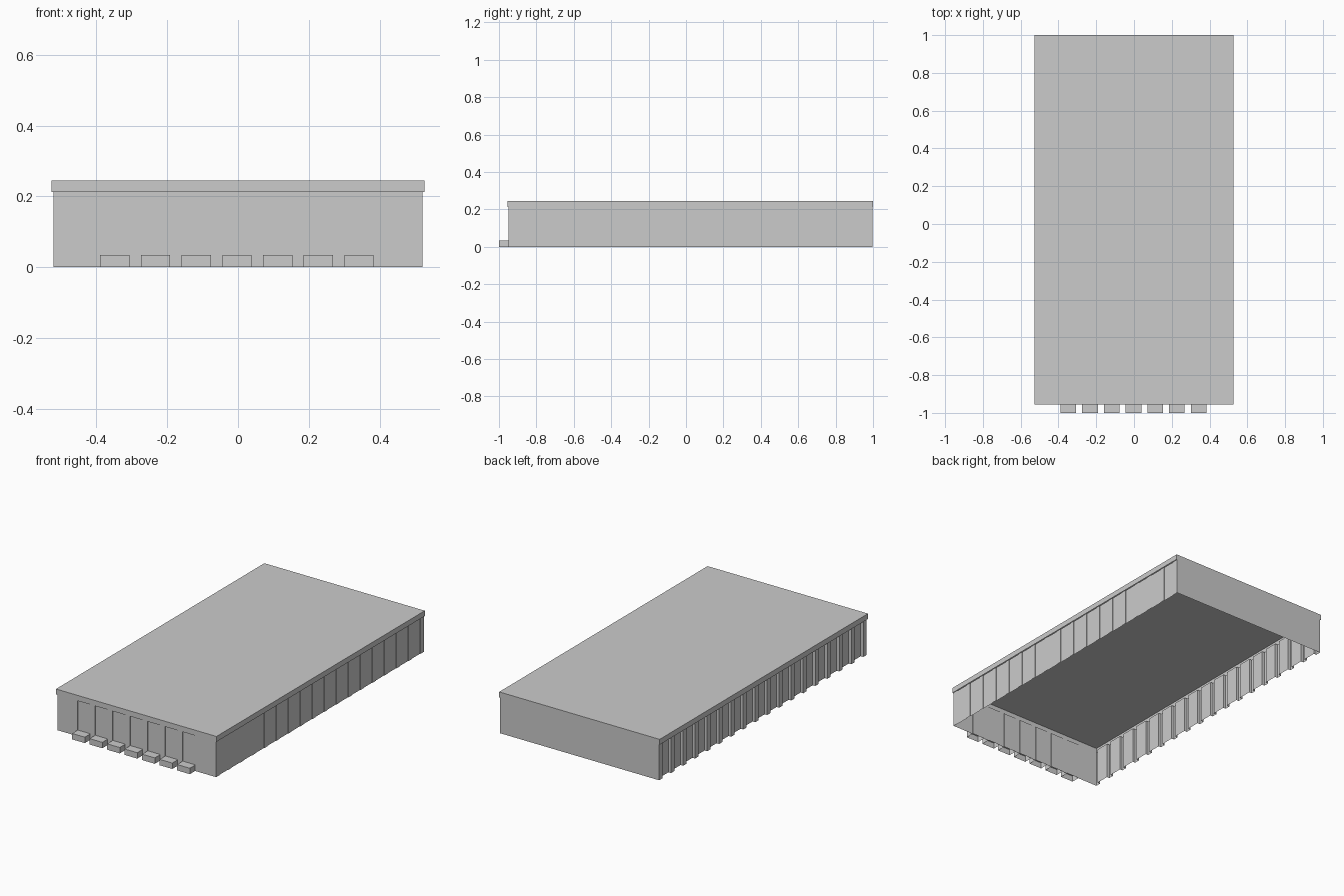
import bpy
import bmesh

old = bpy.data.objects.get("Cube")
if old:
    bpy.data.objects.remove(old)

grey = bpy.data.materials.new("light_grey")
grey.use_nodes = True
tone = (0.6, 0.6, 0.6, 1)
grey.diffuse_color = tone
grey.node_tree.nodes["Principled BSDF"].inputs["Base Color"].default_value = tone

HALF_X, FRONT, BACK = 0.522, -0.95, 0.998
WALL_TOP = 0.215
DOOR = 0.083
PANEL_DEPTH, RIB_DEPTH = 0.003, 0.017
DOCK_X = [-0.348 + i * 0.115 for i in range(7)]
BAYS = 17
PILLAR = 0.032


def finish(name, bm):
    mesh = bpy.data.meshes.new(name)
    bm.to_mesh(mesh)
    bm.free()
    mesh.materials.append(grey)
    obj = bpy.data.objects.new(name, mesh)
    bpy.context.collection.objects.link(obj)
    return obj


def lid(name, low, high):
    """Thin box shell, open underneath."""
    bm = bmesh.new()
    bmesh.ops.create_cube(bm, size=1)
    for v in bm.verts:
        v.co = [a + (c + 0.5) * (b - a) for c, a, b in zip(v.co, low, high)]
    bm.normal_update()
    bottom = [f for f in bm.faces if f.normal.z < -0.5]
    bmesh.ops.delete(bm, geom=bottom, context="FACES_ONLY")
    return finish(name, bm)


def side_bays(depth):
    """Outline of one long side, from front to back, with sunken bays."""
    step = (BACK - FRONT - PILLAR) / BAYS
    points = []
    for i in range(BAYS):
        a = FRONT + PILLAR + i * step
        b = a + step - PILLAR
        inner = HALF_X - depth
        points += [(HALF_X, a), (inner, a), (inner, b), (HALF_X, b)]
    return points


# Wall outline: flush door panels in front and on one side, deep ribs on the other
outline = [(-HALF_X, FRONT)]
for x in DOCK_X:
    a, b = x - DOOR / 2, x + DOOR / 2
    inner = FRONT + PANEL_DEPTH
    outline += [(a, FRONT), (a, inner), (b, inner), (b, FRONT)]
outline.append((HALF_X, FRONT))
outline += side_bays(PANEL_DEPTH)
outline += [(HALF_X, BACK), (-HALF_X, BACK)]
outline += [(-x, y) for x, y in reversed(side_bays(RIB_DEPTH))]

# Walls: a single folded sheet, open underneath
bm = bmesh.new()
lower = [bm.verts.new((x, y, 0)) for x, y in outline]
upper = [bm.verts.new((x, y, WALL_TOP)) for x, y in outline]
for i in range(len(outline)):
    j = (i + 1) % len(outline)
    bm.faces.new((lower[i], lower[j], upper[j], upper[i]))
finish("walls", bm)

# Flat roof with a slight overhang and a fascia all round
lid("roof", (-0.527, -0.955, 0.213), (0.527, 1, 0.245))

# Dock blocks in front of the doors
for i, x in enumerate(DOCK_X):
    lid(f"dock_block_{i + 1}", (x - DOOR / 2, -1, 0), (x + DOOR / 2, FRONT + PANEL_DEPTH, 0.035))
